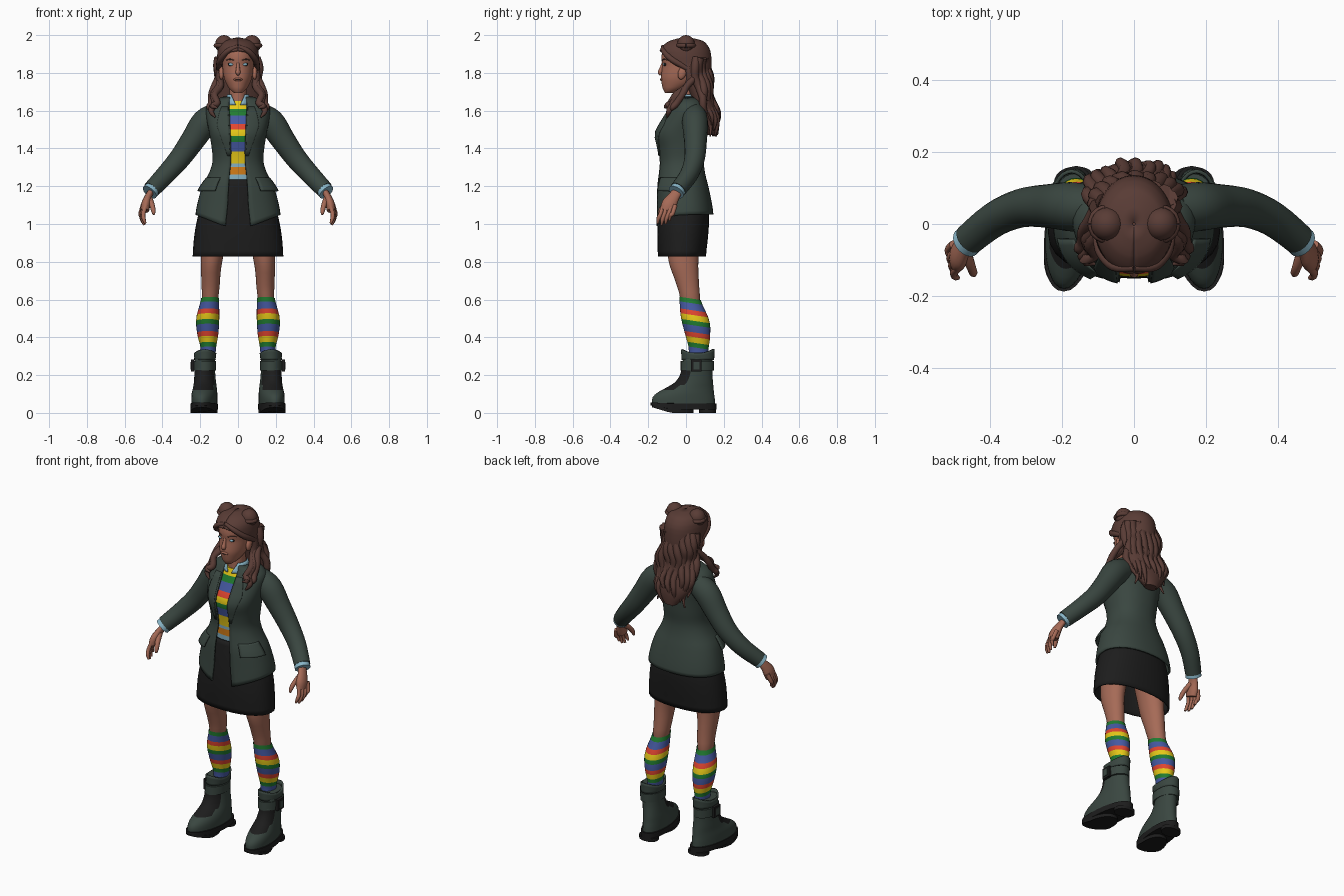
import bpy, bmesh, math
from math import sin, cos, pi, asin
from mathutils import Vector, Matrix

if "Cube" in bpy.data.objects:
    bpy.data.objects.remove(bpy.data.objects["Cube"])


def material(name, r, g, b):
    m = bpy.data.materials.new(name)
    m.use_nodes = True
    m.diffuse_color = (r, g, b, 1)
    m.node_tree.nodes["Principled BSDF"].inputs["Base Color"].default_value = (r, g, b, 1)
    return m


HAIR = material("brown hair", .10, .045, .036)
SKIN = material("skin", .38, .145, .095)
CLOTH = material("dark green cloth", .042, .062, .052)
BLACK = material("black", .012, .012, .012)
PALE = material("pale blue", .25, .47, .58)
YELLOW = material("yellow", .85, .62, .01)
GREEN = material("green", .015, .2, .03)
BLUE = material("blue", .06, .1, .36)
RED = material("red", .75, .06, .03)
ORANGE = material("orange", .7, .22, .01)
STRIPES = [YELLOW, GREEN, BLUE, RED, ORANGE, PALE]


def finish(name, bm, mats, mirror=False, thick=0):
    me = bpy.data.meshes.new(name)
    bmesh.ops.recalc_face_normals(bm, faces=bm.faces)
    bm.to_mesh(me)
    bm.free()
    for m in mats:
        me.materials.append(m)
    ob = bpy.data.objects.new(name, me)
    bpy.context.collection.objects.link(ob)
    bpy.ops.object.select_all(action='DESELECT')
    ob.select_set(True)
    bpy.context.view_layer.objects.active = ob
    bpy.ops.object.shade_smooth_by_angle(angle=math.radians(50))
    if thick:
        s = ob.modifiers.new("thickness", 'SOLIDIFY')
        s.thickness, s.offset = thick, 0
    if mirror:
        ob.modifiers.new("mirror", 'MIRROR').use_mirror_merge = False
    return ob


def skin_grid(name, grid, mats, closed=True, caps=True, paint=None, **kw):
    """Join rows of points into a surface; paint(row, centre) picks the slot."""
    bm = bmesh.new()
    rows = [[bm.verts.new(p) for p in row] for row in grid]
    n = len(rows[0])
    for i in range(len(rows) - 1):
        for j in range(n if closed else n - 1):
            k = (j + 1) % n
            f = bm.faces.new((rows[i][j], rows[i][k], rows[i + 1][k], rows[i + 1][j]))
            if paint:
                f.material_index = paint(i, f.calc_center_median())
    if closed and caps:
        bm.faces.new(rows[0])
        bm.faces.new(rows[-1])
    return finish(name, bm, mats, **kw)


def blend(p, i, t):
    """Smooth interpolation between entries i and i + 1 of a table."""
    a, b, c, d = p[max(i - 1, 0)], p[i], p[i + 1], p[min(i + 2, len(p) - 1)]
    return [B + .5 * t * (C - A + t * (2 * A - 5 * B + 4 * C - D + t * (3 * (B - C) + D - A)))
            for A, B, C, D in zip(a, b, c, d)]


def at(table, z):
    for i in range(len(table) - 1):
        if z <= table[i + 1][0]:
            break
    return [z] + blend(table, i, (z - table[i][0]) / (table[i + 1][0] - table[i][0]))[1:]


def power(v, e):
    return math.copysign(abs(v) ** e, v)


def point(row, a, e=1, out=0):
    z, cx, rx, yf, yb = row[:5]
    return Vector((cx + (rx + out) * power(sin(a), e),
                   (yf + yb) / 2 - ((yb - yf) / 2 + out) * power(cos(a), e), z))


def shell(name, table, mats, n=28, steps=14, e=1, zs=None, tweak=None, opened=False, **kw):
    """Horizontal rings (z, centre x, half width, front, back, half opening)."""
    lo, hi = table[0][0], table[-1][0]
    grid = []
    for z in zs or [lo + (hi - lo) * i / steps for i in range(steps + 1)]:
        row = at(table, z)
        if opened:
            a0 = asin(min(1, max(0, row[5] / row[2])) ** (1 / e))
            ring = [point(row, a0 + (2 * pi - 2 * a0) * j / n, e) for j in range(n + 1)]
        else:
            ring = [point(row, 2 * pi * j / n, e) for j in range(n)]
        for p in ring:
            if tweak:
                tweak(p)
        grid.append(ring)
    return skin_grid(name, grid, mats, closed=not opened, **kw)


def sweep(name, pts, mat, n=10, sub=4, w=1, d=1, **kw):
    """Tapered tube along (x, y, z, radius) points."""
    s = [blend(pts, i, k / sub) for i in range(len(pts) - 1) for k in range(sub)] + [pts[-1]]
    grid = []
    for i, p in enumerate(s):
        t = Vector(s[min(i + 1, len(s) - 1)][:3]) - Vector(s[max(i - 1, 0)][:3])
        side = t.cross(Vector((0, 1, 0))).normalized()
        up = side.cross(t).normalized()
        grid.append([Vector(p[:3]) + p[3] * (side * w * cos(2 * pi * j / n) + up * d * sin(2 * pi * j / n))
                     for j in range(n)])
    return skin_grid(name, grid, [mat], **kw)


def solid(name, loc, size, mat, box=False, tilt=0, mirror=True):
    bm = bmesh.new()
    m = Matrix.Translation(loc) @ Matrix.Rotation(tilt, 4, 'X') @ Matrix.Diagonal((*size, 1))
    if box:
        bmesh.ops.create_cube(bm, size=2, matrix=m)
    else:
        bmesh.ops.create_uvsphere(bm, u_segments=20, v_segments=12, radius=1, matrix=m)
    return finish(name, bm, [mat], mirror)


# Legs and striped socks
LEG = [(.57, .15, .035, -.02, .07), (.6, .148, .043, -.03, .075), (.66, .145, .047, -.045, .07),
       (.8, .14, .057, -.092, .065), (1.05, .11, .08, -.11, .08)]
shell("legs", LEG, [SKIN], steps=14, mirror=True)
SOCK = [(.28, .158, .038, .016, .114), (.34, .157, .04, .014, .118), (.42, .16, .056, -.008, .128),
        (.5, .16, .061, -.028, .123), (.6, .148, .048, -.035, .08), (.62, .147, .049, -.04, .078)]
heights = [.602]
while heights[-1] > .29:
    heights.append(max(.285, heights[-1] - (.024, .037, .025, .03)[(len(heights) - 1) % 4]))


def tilt_sock(p):
    p.z -= .15 * (p.y - .05)


shell("socks", SOCK, STRIPES, zs=heights, tweak=tilt_sock, paint=lambda i, c: (i + 1) % 4, caps=False, mirror=True)

# Boots
BOOT = [(.03, .172, .066, -.18, .155), (.08, .172, .067, -.178, .152), (.105, .172, .066, -.155, .148),
        (.13, .172, .062, -.11, .146), (.16, .174, .058, -.06, .143), (.2, .176, .055, -.032, .14),
        (.26, .178, .054, -.02, .14), (.32, .176, .053, -.012, .14)]


def toe_out(p):
    p.x += .1 * (.05 - p.y)
    if p.z < .06 and p.y < -.08:
        p.z += (.06 - p.z) * min(.5, (-.08 - p.y) * 5)


def cuff_peaks(p):
    if p.z > .3:
        p.z += .025 * (abs(p.y - .06) / .09) ** 2 - .014


shell("boots", BOOT, [CLOTH, BLACK], n=32, steps=22, tweak=toe_out, mirror=True,
      paint=lambda i, c: int(.125 < c.z < .225 and c.y < at(BOOT, c.z)[3] + .055))
for part, lo, hi, r, f, b in (("boot_soles", .018, .05, .07, -.188, .162),
                              ("sole_treads", 0, .02, .066, -.18, .04),
                              ("boot_heels", 0, .02, .058, .07, .16)):
    shell(part, [(lo, .172, r, f, b), (hi, .172, r, f, b)], [BLACK], steps=1, e=.9, tweak=toe_out, mirror=True)
shell("boot_straps", [(.225, .177, .06, -.028, .147), (.275, .177, .061, -.028, .149)], [CLOTH],
      steps=2, mirror=True)
shell("boot_cuffs", [(.28, .175, .053, -.018, .144), (.33, .174, .054, -.022, .147)], [CLOTH],
      steps=4, tweak=cuff_peaks, caps=False, thick=.01, mirror=True)
solid("buckle_frames", (.24, .055, .25), (.008, .028, .032), BLACK, box=True)
solid("buckle_plates", (.243, .055, .25), (.008, .016, .02), CLOTH, box=True)

# Skirt
SKIRT = [(.828, 0, .236, -.145, .102), (.95, 0, .226, -.148, .114), (1.05, 0, .205, -.143, .118),
         (1.15, 0, .165, -.132, .1), (1.235, 0, .122, -.12, .082)]
shell("skirt", SKIRT, [BLACK], e=.88, caps=False, thick=.008)

# Striped top
TOP = [(1.2, 0, .112, -.112, .076), (1.33, 0, .112, -.12, .078), (1.4, 0, .12, -.132, .085),
       (1.48, 0, .13, -.147, .09), (1.57, 0, .125, -.1, .09), (1.65, 0, .07, -.066, .06)]
bands = [1.65, 1.61, 1.575, 1.53, 1.5, 1.465, 1.435, 1.385, 1.32, 1.302, 1.262, 1.2]
order = [0, 1, 2, 3, 0, 1, 2, 0, 5, 4, 5]
shell("striped_top", TOP, STRIPES, zs=bands, e=.88, paint=lambda i, c: order[i])
COLLAR = [(1.63, 0, .075, -.082, .065, .012), (1.685, 0, .054, -.068, .052, .036)]
shell("shirt_collar", COLLAR, [PALE], steps=4, opened=True, thick=.006)

# Jacket with lapels and pocket flaps
JACKET = [(1.05, 0, .22, -.155, .14, .066), (1.12, 0, .208, -.152, .13, .056), (1.2, 0, .184, -.15, .113, .05),
          (1.27, 0, .148, -.142, .096, .044), (1.33, 0, .13, -.137, .09, .038), (1.4, 0, .134, -.146, .098, .037),
          (1.48, 0, .147, -.16, .105, .04), (1.56, 0, .162, -.118, .11, .043), (1.62, 0, .164, -.082, .1, .046),
          (1.65, 0, .135, -.066, .085, .046), (1.67, 0, .075, -.058, .068, .04)]


def drop_front(p):
    if p.z < 1.2 and p.y < 0:
        p.z -= (1.2 - p.z) * .4 * min(1, max(0, .225 - abs(p.x)) / .15)


shell("jacket", JACKET, [CLOTH], n=44, steps=32, e=.88, tweak=drop_front, opened=True, thick=.01)


def patch(name, z0, z1, a0, a1, flare, taper=0):
    """Raised panel lying on the jacket between two heights and two angles."""
    grid = []
    for i in range(9):
        k = i / 8
        row = at(JACKET, z0 + (z1 - z0) * k)
        end = a1 - taper * abs(2 * k - 1.2)
        grid.append([point(row, a0 + (end - a0) * j / 8, .88, .006 + flare * (1 - k)) for j in range(9)])
    skin_grid(name, grid, [CLOTH], closed=False, thick=.008, mirror=True)


patch("pocket_flaps", 1.175, 1.245, .55, 1.45, .014)
patch("lapels", 1.36, 1.62, .26, .72, 0, .3)

# Sleeves, cuffs and hands
sweep("sleeves", [(.11, .045, 1.58, .064), (.175, .048, 1.537, .072), (.24, .05, 1.443, .064),
                  (.31, .045, 1.345, .057), (.385, .015, 1.26, .051), (.458, -.042, 1.182, .046)],
      CLOTH, n=20, d=.95, mirror=True)
sweep("shirt_cuffs", [(.445, -.033, 1.195, .041), (.468, -.052, 1.168, .044)], PALE, n=20, mirror=True)
sweep("palms", [(.455, -.04, 1.18, .026), (.475, -.064, 1.145, .031), (.488, -.088, 1.105, .041),
                (.493, -.1, 1.07, .037)], SKIN, w=.6, n=14, mirror=True)
for i, finger in enumerate(("index", "middle", "ring", "little")):
    x, y, drop = .488 + .005 * i, -.13 + .021 * i, (.008, 0, .006, .024)[i]
    sweep(finger + "_fingers", [(x, y + .01, 1.1, .012), (x + .013, y - .004, 1.055, .0115),
                                (x + .011, y - .016, 1.02 + drop, .0105), (x + .002, y - .02, .995 + drop, .006)],
          SKIN, n=8, mirror=True)
sweep("thumbs", [(.47, -.075, 1.135, .017), (.455, -.115, 1.1, .014), (.448, -.135, 1.07, .012),
                 (.446, -.142, 1.05, .006)], SKIN, n=8, mirror=True)

# Neck, head and face
shell("neck", [(1.59, 0, .07, -.06, .06), (1.65, 0, .048, -.062, .045), (1.76, 0, .045, -.06, .045)], [SKIN])
HEAD = [(1.693, 0, .02, -.11, -.07), (1.71, 0, .042, -.121, -.02), (1.74, 0, .061, -.128, .035),
        (1.77, 0, .073, -.132, .06), (1.8, 0, .079, -.13, .075), (1.84, 0, .083, -.126, .085),
        (1.88, 0, .086, -.13, .09), (1.92, 0, .08, -.122, .085), (1.95, 0, .06, -.09, .07), (1.97, 0, .02, -.04, .03)]
shell("head", HEAD, [SKIN], n=32, steps=26)
sweep("nose", [(0, -.121, 1.855, .007), (0, -.13, 1.825, .01), (0, -.137, 1.802, .013), (0, -.131, 1.79, .007)],
      SKIN)
solid("lips", (0, -.129, 1.765), (.023, .008, .009), SKIN, mirror=False)
solid("mouth_line", (0, -.129, 1.765), (.021, .0095, .0035), HAIR, mirror=False)
solid("eyes", (.036, -.11, 1.845), (.018, .009, .009), BLACK)
solid("irises", (.036, -.1135, 1.845), (.0135, .0085, .0075), PALE)
sweep("eyebrows", [(.018, -.127, 1.866, .002), (.04, -.117, 1.872, .0035), (.062, -.098, 1.868, .002)],
      HAIR, n=6, mirror=True)
solid("ears", (.088, -.02, 1.8), (.014, .022, .036), SKIN, tilt=-.3)

# Hair cap, buns and flowing locks
CAP = [(1.76, 0, .1, -.1, .13, .1), (1.82, 0, .106, -.125, .132, .106), (1.85, 0, .107, -.133, .132, .092),
       (1.885, 0, .107, -.138, .13, .082), (1.907, 0, .105, -.137, .127, .05), (1.917, 0, .103, -.135, .124, 0),
       (1.94, 0, .096, -.12, .113, 0), (1.965, 0, .075, -.088, .09, 0), (1.98, 0, .03, -.04, .04, 0),
       (1.984, 0, .003, -.004, .004, 0)]
shell("hair_cap", CAP, [HAIR], n=40, steps=36, opened=True, thick=.008)
solid("hair_buns", (.074, 0, 1.951), (.047, .047, .049), HAIR)
bun_coil = [(.076 + .042 * cos(t * pi / 5), .042 * sin(t * pi / 5), 1.945, .012) for t in range(11)]
for turn in (1, -1):
    sweep("bun_coil", [(turn * x, y, z, r) for x, y, z, r in bun_coil], HAIR, n=8, sub=2)
BACK = [(1.47, 0, .04, .115, .17), (1.52, 0, .085, .085, .176), (1.58, 0, .115, .055, .172),
        (1.65, 0, .122, .03, .15), (1.75, 0, .11, 0, .13), (1.88, 0, .097, -.02, .118)]
shell("back_hair", BACK, [HAIR], n=32)
for k in range(11):
    angle, end = pi * (.52 + .096 * k), 1.465 + .03 * (k * 2 % 3)
    path = []
    for j in range(9):
        z = 1.88 + (end - 1.88) * j / 8
        p = point(at(BACK, max(z, 1.53)), angle)
        path.append((p.x + .011 * sin(j * 1.7 + k), p.y - .008 + .009 * cos(j * 1.7 + k / 2), z,
                     .023 - .019 * (j / 8) ** 3))
    sweep("back_lock", path, HAIR, n=8, sub=3)
sweep("parted_fringe", [(0, -.122, 1.94, .01), (.055, -.118, 1.915, .014), (.09, -.08, 1.875, .016),
                        (.1, -.03, 1.845, .016), (.102, .03, 1.81, .012)], HAIR, mirror=True)
for shift, low in ((0, 0), (.02, .035), (-.012, .05)):
    sweep("front_locks", [(.092, .01 + shift, 1.87, .016), (.1, .03 + shift, 1.79, .018),
                          (.105 + shift, .005, 1.73, .018), (.13 + shift / 2, -.04 + shift, 1.685, .018),
                          (.122 + shift, -.07 + shift, 1.64, .018), (.143 + shift / 2, -.09 + shift, 1.6 + low / 2, .015),
                          (.12 + shift, -.1 + shift, 1.565 + low, .004)], HAIR, mirror=True)
